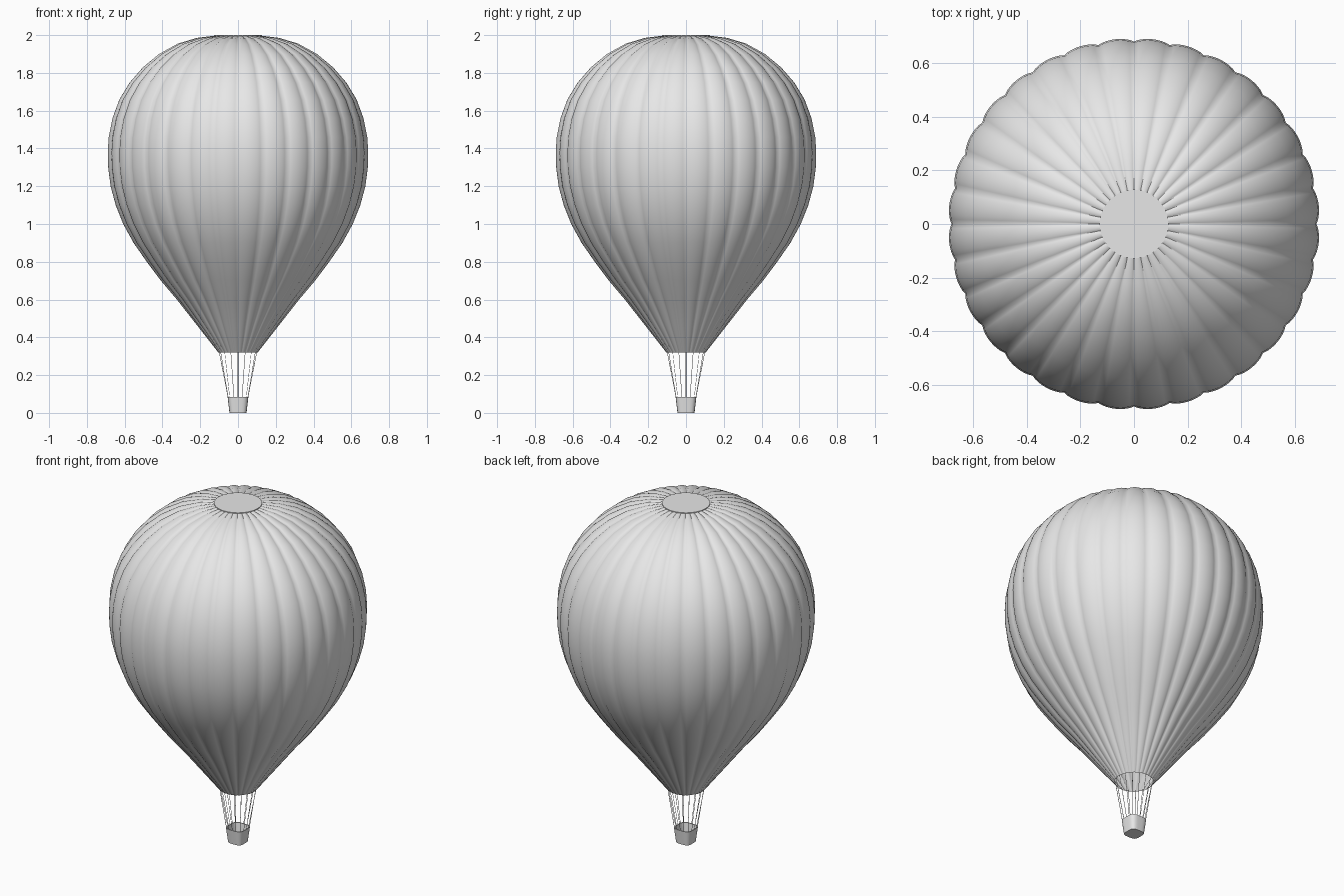
import bpy, bmesh
from math import sin, cos, pi, radians
from mathutils import Vector

cube = bpy.data.objects.get("Cube")
if cube:
    bpy.data.objects.remove(cube, do_unlink=True)

GREY = (0.8, 0.8, 0.8, 1)
grey = bpy.data.materials.new("plain grey")
grey.use_nodes = True
grey.diffuse_color = GREY
grey.node_tree.nodes["Principled BSDF"].inputs["Base Color"].default_value = GREY


def add_object(name, data):
    obj = bpy.data.objects.new(name, data)
    bpy.context.collection.objects.link(obj)
    data.materials.append(grey)
    return obj


def loft(name, rings, closed_start=False, closed_end=False, angle=35):
    """Skin a list of equally long point rings."""
    bm = bmesh.new()
    loops = [[bm.verts.new(p) for p in ring] for ring in rings]
    for a, b in zip(loops, loops[1:]):
        n = len(a)
        for i in range(n):
            j = (i + 1) % n
            bm.faces.new((a[i], a[j], b[j], b[i]))
    if closed_start:
        bm.faces.new(loops[0][::-1])
    if closed_end:
        bm.faces.new(loops[-1])
    mesh = bpy.data.meshes.new(name)
    bm.to_mesh(mesh)
    bm.free()
    obj = add_object(name, mesh)
    bpy.ops.object.select_all(action="DESELECT")
    bpy.context.view_layer.objects.active = obj
    obj.select_set(True)
    bpy.ops.object.shade_smooth_by_angle(angle=radians(angle))
    return obj


# Envelope: gored teardrop, seams pulled in along the profile normal
GORES, COLUMNS = 32, 8
profile = [Vector(p) for p in (
    (0.105, 0.32), (0.215, 0.46), (0.325, 0.6), (0.41, 0.7), (0.485, 0.8),
    (0.555, 0.9), (0.61, 1.0), (0.65, 1.1), (0.677, 1.2), (0.69, 1.3),
    (0.692, 1.38), (0.687, 1.46), (0.667, 1.56), (0.63, 1.66), (0.575, 1.75),
    (0.505, 1.83), (0.42, 1.9), (0.32, 1.955), (0.22, 1.985), (0.125, 1.997))]
rings = []
for k, p in enumerate(profile):
    t = (profile[min(k + 1, len(profile) - 1)] - profile[max(k - 1, 0)]).normalized()
    depth = 0.003 + 0.013 * p.x
    ring = []
    for i in range(GORES * COLUMNS):
        a = 2 * pi * i / (GORES * COLUMNS)
        inset = depth * (1 - sin(pi * (i % COLUMNS) / COLUMNS) ** 0.7)
        r, z = p.x - t.y * inset, p.y + t.x * inset
        if k == 0:
            z = p.y
        ring.append((r * cos(a), r * sin(a), z))
    rings.append(ring)
loft("envelope", rings, angle=60)


def circle(radius, z, n=64):
    return [(radius * cos(2 * pi * i / n), radius * sin(2 * pi * i / n), z)
            for i in range(n)]


# Crown vent: flat disc closing the top
loft("crown_vent", [circle(0.128, 1.99), circle(0.128, 2.0)], closed_end=True)


def rounded_square(half, z, n=32):
    """Superellipse ring, square with soft corners."""
    pts = []
    for i in range(n):
        a = 2 * pi * i / n
        r = half / (abs(cos(a)) ** 4 + abs(sin(a)) ** 4) ** 0.25
        pts.append((r * cos(a), r * sin(a), z))
    return pts


# Basket: tapered hollow tub
loft("basket", [rounded_square(h, z) for h, z in (
    (0.045, 0), (0.055, 0.085), (0.05, 0.085), (0.041, 0.008))],
    closed_start=True, closed_end=True)

# Suspension ropes: from the mouth down to the basket rim
ropes = bpy.data.curves.new("suspension_ropes", "CURVE")
ropes.dimensions = "3D"
ropes.bevel_depth = 0.0014
ropes.bevel_resolution = 0
ropes.use_fill_caps = True
for low, high in zip(rounded_square(0.0525, 0.083, 16), circle(0.1, 0.325, 16)):
    spline = ropes.splines.new("POLY")
    spline.points.add(1)
    spline.points[0].co = (*low, 1)
    spline.points[1].co = (*high, 1)
add_object("suspension_ropes", ropes)
